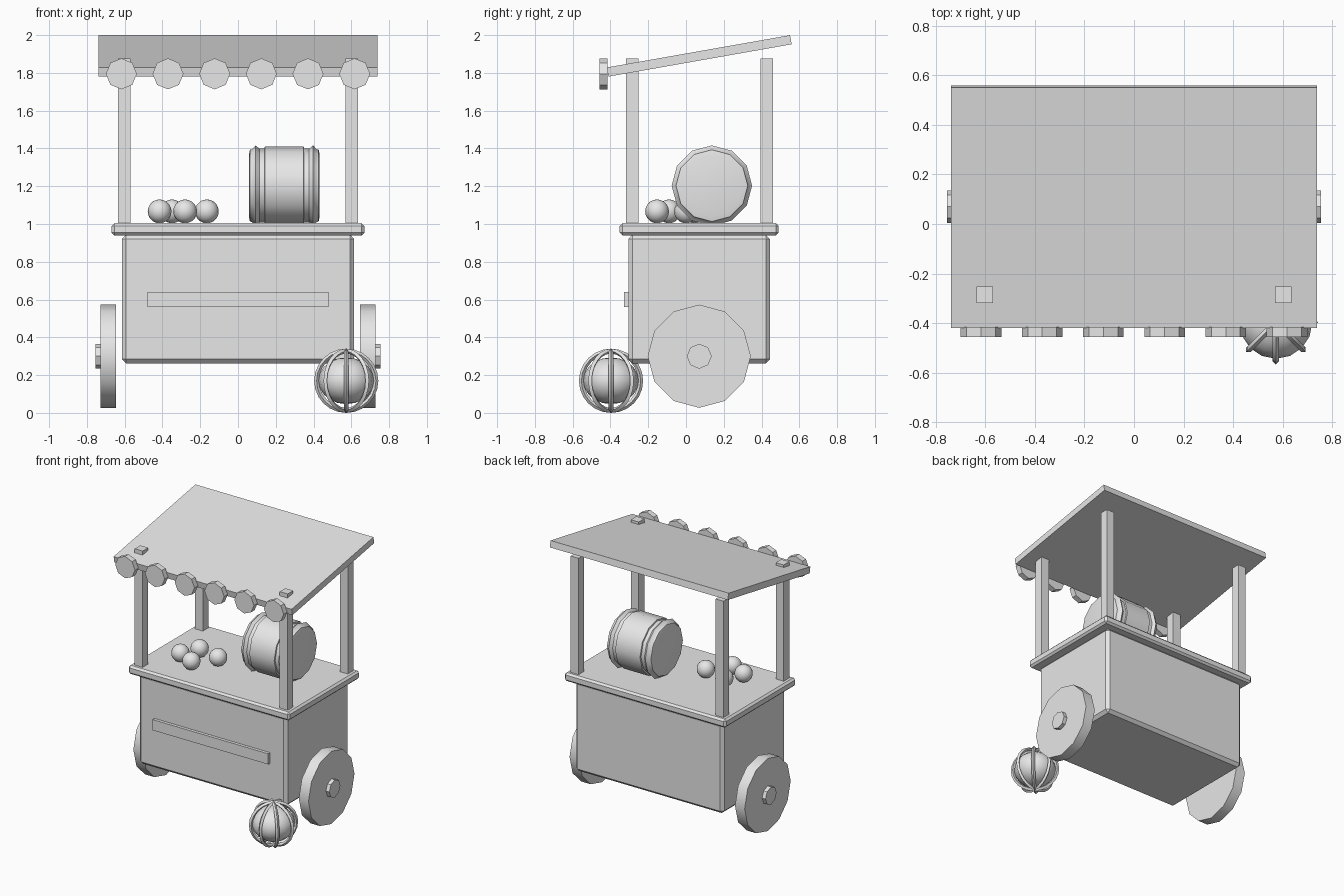
import bpy, bmesh, math
from mathutils import Matrix, Vector

cube = bpy.data.objects.get("Cube")
if cube:
    bpy.data.objects.remove(cube, do_unlink=True)

grey = bpy.data.materials.new("plain_grey")
grey.use_nodes = True
grey.diffuse_color = (0.8, 0.8, 0.8, 1)
grey.node_tree.nodes["Principled BSDF"].inputs["Base Color"].default_value = (0.8, 0.8, 0.8, 1)


def finish(name, bm, smooth=None):
    """Turn a bmesh into a named grey object, smooth below the given angle."""
    bmesh.ops.recalc_face_normals(bm, faces=bm.faces)
    mesh = bpy.data.meshes.new(name)
    bm.to_mesh(mesh)
    bm.free()
    mesh.materials.append(grey)
    obj = bpy.data.objects.new(name, mesh)
    bpy.context.collection.objects.link(obj)
    if smooth:
        bpy.ops.object.select_all(action="DESELECT")
        obj.select_set(True)
        bpy.context.view_layer.objects.active = obj
        bpy.ops.object.shade_smooth_by_angle(angle=math.radians(smooth))
    return obj


def box(name, centre, size, bevel=0, tilt=0):
    bm = bmesh.new()
    bmesh.ops.create_cube(bm, size=1)
    bmesh.ops.scale(bm, vec=size, verts=bm.verts)
    if bevel:
        bmesh.ops.bevel(bm, geom=bm.edges[:], offset=bevel, segments=1, affect="EDGES")
    bmesh.ops.transform(bm, matrix=Matrix.Translation(centre) @ Matrix.Rotation(tilt, 4, "X"),
                        verts=bm.verts)
    return finish(name, bm)


def lathe(name, profile, sides, axis, centre, smooth=None):
    """Revolve (offset, radius) pairs about the x or y axis, with a vertex on top."""
    bm = bmesh.new()
    rings = []
    for offset, radius in profile:
        ring = []
        for i in range(sides):
            a = math.tau * i / sides
            across, up = radius * math.sin(a), radius * math.cos(a)
            point = (offset, across, up) if axis == "x" else (across, offset, up)
            ring.append(bm.verts.new(Vector(point) + Vector(centre)))
        rings.append(ring)
    for a, b in zip(rings, rings[1:]):
        for i in range(sides):
            j = (i + 1) % sides
            bm.faces.new((a[i], a[j], b[j], b[i]))
    bm.faces.new(rings[0])
    bm.faces.new(rings[-1])
    return finish(name, bm, smooth)


def disc(name, radius, depth, sides, axis, centre, smooth=None):
    return lathe(name, [(-depth / 2, radius), (depth / 2, radius)], sides, axis, centre, smooth)


def ball(name, radius, centre, squash=1, u=16, v=10):
    bm = bmesh.new()
    bmesh.ops.create_uvsphere(bm, u_segments=u, v_segments=v, radius=radius)
    bmesh.ops.scale(bm, vec=(1, 1, squash), verts=bm.verts)
    bmesh.ops.translate(bm, vec=centre, verts=bm.verts)
    return finish(name, bm, 60)


# Cart body, counter and front plaque
box("cart_body", (0, 0.07, 0.602), (1.23, 0.75, 0.68), 0.022)
box("counter", (0, 0.07, 0.972), (1.338, 0.842, 0.064), 0.014)
box("front_plaque", (0, -0.314, 0.6), (0.96, 0.028, 0.08))

# Posts, wheels and hubs on both sides
for side, s in (("left", 1), ("right", -1)):
    for end, y in (("front", -0.285), ("rear", 0.428)):
        box(f"{end}_{side}_post", (s * 0.602, y, 1.433), (0.066, 0.066, 0.888))
    disc(f"{side}_wheel", 0.273, 0.08, 12, "x", (s * 0.687, 0.07, 0.3), 35)
    disc(f"{side}_hub", 0.066, 0.108, 8, "x", (s * 0.701, 0.07, 0.3))

# Sloping roof with a row of scallops along its front edge
box("roof", (0, 0.07, 1.89), (1.478, 0.985, 0.049), tilt=math.radians(10))
for i in range(6):
    disc(f"roof_scallop_{i + 1}", 0.082, 0.042, 8, "y", (0.247 * (i - 2.5), -0.436, 1.795))

# Barrel lying on the counter, with a hoop near each end
half = [(0.187, 0.165), (0.182, 0.19), (0.172, 0.192), (0.152, 0.213), (0.132, 0.196),
        (0.105, 0.196), (0.103, 0.206)]
profile = [(-x, r) for x, r in half] + half[::-1]
lathe("barrel", profile, 12, "x", (0.245, 0.137, 1.203), 35)

# Fruit on the counter
for i, (x, y) in enumerate([(-0.415, -0.09), (-0.28, -0.153), (-0.165, 0.0), (-0.35, 0.045)]):
    ball(f"fruit_{i + 1}", 0.063, (x, y, 1.067))

# Pumpkin beside the front wheel: a squashed core with raised meridian ribs
pumpkin = Vector((0.573, -0.397, 0.17))
ball("pumpkin_core", 0.147, pumpkin, 0.84)
bm = bmesh.new()
STEPS = 24
for k in range(4):
    turn = Matrix.Rotation(math.pi * k / 4, 3, "Z")
    rings = []
    for i in range(STEPS):
        a = math.tau * i / STEPS
        out = Vector((0, math.cos(a), math.sin(a)))
        ring = []
        for j in range(4):
            b = math.tau * j / 4
            p = out * (0.157 + 0.013 * math.cos(b)) + Vector((0.013 * math.sin(b), 0, 0))
            ring.append(bm.verts.new(turn @ p + pumpkin))
        rings.append(ring)
    for i in range(STEPS):
        a, b = rings[i], rings[(i + 1) % STEPS]
        for j in range(4):
            n = (j + 1) % 4
            bm.faces.new((a[j], a[n], b[n], b[j]))
finish("pumpkin_ribs", bm, 40)
